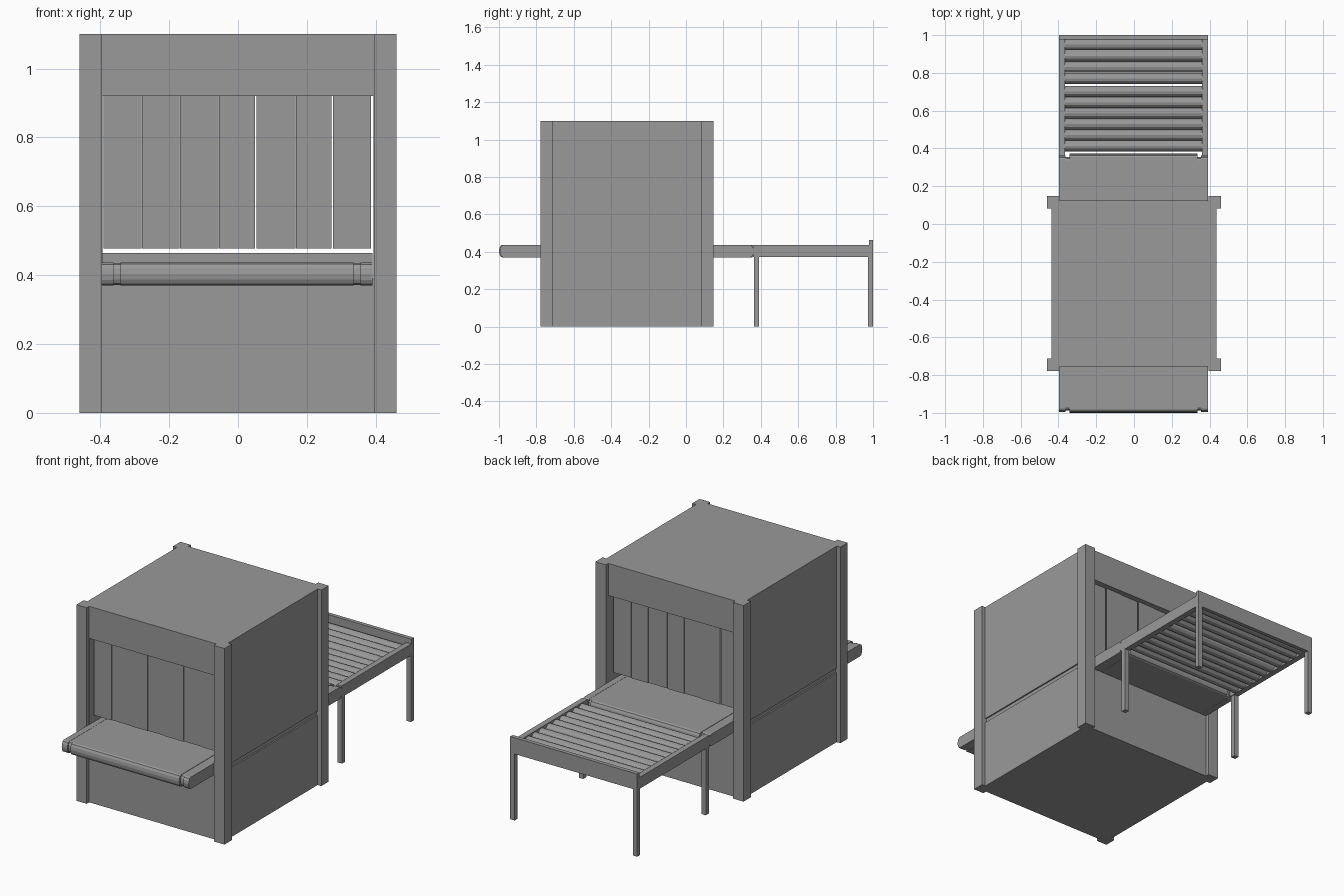
import bpy, bmesh, math
from mathutils import Matrix, Vector

cube = bpy.data.objects.get("Cube")
if cube:
    bpy.data.objects.remove(cube, do_unlink=True)

grey = bpy.data.materials.new("mid_grey")
grey.use_nodes = True
COLOUR = (0.32, 0.32, 0.32, 1)
grey.diffuse_color = COLOUR
grey.node_tree.nodes["Principled BSDF"].inputs["Base Color"].default_value = COLOUR


def finish(name, bm):
    bmesh.ops.recalc_face_normals(bm, faces=bm.faces)
    mesh = bpy.data.meshes.new(name)
    bm.to_mesh(mesh)
    bm.free()
    mesh.materials.append(grey)
    obj = bpy.data.objects.new(name, mesh)
    bpy.context.collection.objects.link(obj)
    return obj


def box(name, x, y, z):
    """Box from (min, max) ranges."""
    bm = bmesh.new()
    bmesh.ops.create_cube(bm, size=1)
    for v in bm.verts:
        v.co = Vector([(a + b) / 2 + c * (b - a) for (a, b), c in zip((x, y, z), v.co)])
    return finish(name, bm)


def prism(name, profile, x0, x1):
    """Extrude a (y, z) profile along x."""
    bm = bmesh.new()
    face = bm.faces.new([bm.verts.new((x0, y, z)) for y, z in profile])
    out = bmesh.ops.extrude_face_region(bm, geom=[face])
    verts = [g for g in out["geom"] if isinstance(g, bmesh.types.BMVert)]
    bmesh.ops.translate(bm, verts=verts, vec=(x1 - x0, 0, 0))
    return finish(name, bm)


HEIGHT = 1.1
BACK, FRONT = 0.125, -0.755
MID = (BACK + FRONT) / 2
SIDES = (("left", 1), ("right", -1))


def span(side, a, b):
    return tuple(sorted((side * a, side * b)))


# Cabinet: base, recessed seam, tunnel walls and roof
box("cabinet_base", (-0.437, 0.437), (FRONT, BACK), (0, 0.39))
for name, s in SIDES:
    box(name + "_seam", span(s, 0.394, 0.429), (FRONT, BACK), (0.39, 0.415))
    box(name + "_tunnel_wall", span(s, 0.394, 0.437), (FRONT, BACK), (0.415, 0.92))
box("cabinet_roof", (-0.437, 0.437), (FRONT, BACK), (0.92, HEIGHT))

# Corner posts
for name, s in SIDES:
    box(name + "_front_post", span(s, 0.395, 0.46), (-0.777, -0.712), (0, HEIGHT))
    box(name + "_back_post", span(s, 0.395, 0.46), (0.082, 0.147), (0, HEIGHT))

# Hanging curtain strips at both tunnel mouths, with narrow slits
edges = [-0.391, -0.28, -0.17, -0.056, 0.052, 0.168, 0.275, 0.386]
for end, y in (("front", FRONT + 0.035), ("back", BACK - 0.035)):
    for i, (a, b) in enumerate(zip(edges, edges[1:])):
        dy = 0.004 * (i % 2)
        gap = 0.003 if i in (3, 5) else 0.0005
        box(f"{end}_curtain_{i + 1}", (a + 0.001, b - gap),
            (y + dy - 0.002, y + dy + 0.002), (0.478, 0.92))


# Conveyor: rounded ends, with a shallow groove near each edge
def belt_profile(y0, y1, z0, z1):
    r, zc = (z1 - z0) / 2, (z0 + z1) / 2
    depth = 0.018
    points = []
    for y, s, start in ((y1 - depth, 1, -90), (y0 + depth, -1, 90)):
        for k in range(7):
            a = math.radians(start + 30 * k)
            points.append((y + depth * math.cos(a), zc + r * math.sin(a)))
    return points


prism("conveyor_belt", belt_profile(-1, 0.372, 0.37, 0.437), -0.341, 0.335)
for name, x0, x1 in (("right", -0.397, -0.362), ("left", 0.356, 0.391)):
    prism(name + "_conveyor_rail", belt_profile(-0.996, 0.362, 0.37, 0.436), x0, x1)
prism("conveyor_core", belt_profile(-0.988, 0.355, 0.371, 0.435), -0.37, 0.37)

# Roller table frame and legs
box("left_table_rail", (0.359, 0.391), (0.36, 0.98), (0.373, 0.437))
box("right_table_rail", (-0.397, -0.365), (0.36, 0.98), (0.373, 0.437))
box("table_end_rail", (-0.397, 0.391), (0.978, 1), (0.373, 0.464))
for name, x0, x1 in (("left", 0.364, 0.391), ("right", -0.397, -0.37)):
    box(name + "_inner_leg", (x0, x1), (0.364, 0.391), (0, 0.38))
    box(name + "_outer_leg", (x0, x1), (0.974, 1), (0, 0.38))

# Rollers, in two groups with a small gap between them
centres = [0.949 - 0.0595 * i for i in range(4)] + [0.702 - 0.0578 * i for i in range(6)]
for i, y in enumerate(centres):
    bm = bmesh.new()
    turn = Matrix.Translation((-0.003, y, 0.403)) @ Matrix.Rotation(math.pi / 2, 4, "Y")
    bmesh.ops.create_cone(bm, cap_ends=True, segments=12, radius1=0.029, radius2=0.029,
                          depth=0.73, matrix=turn)
    finish(f"roller_{i + 1}", bm)
